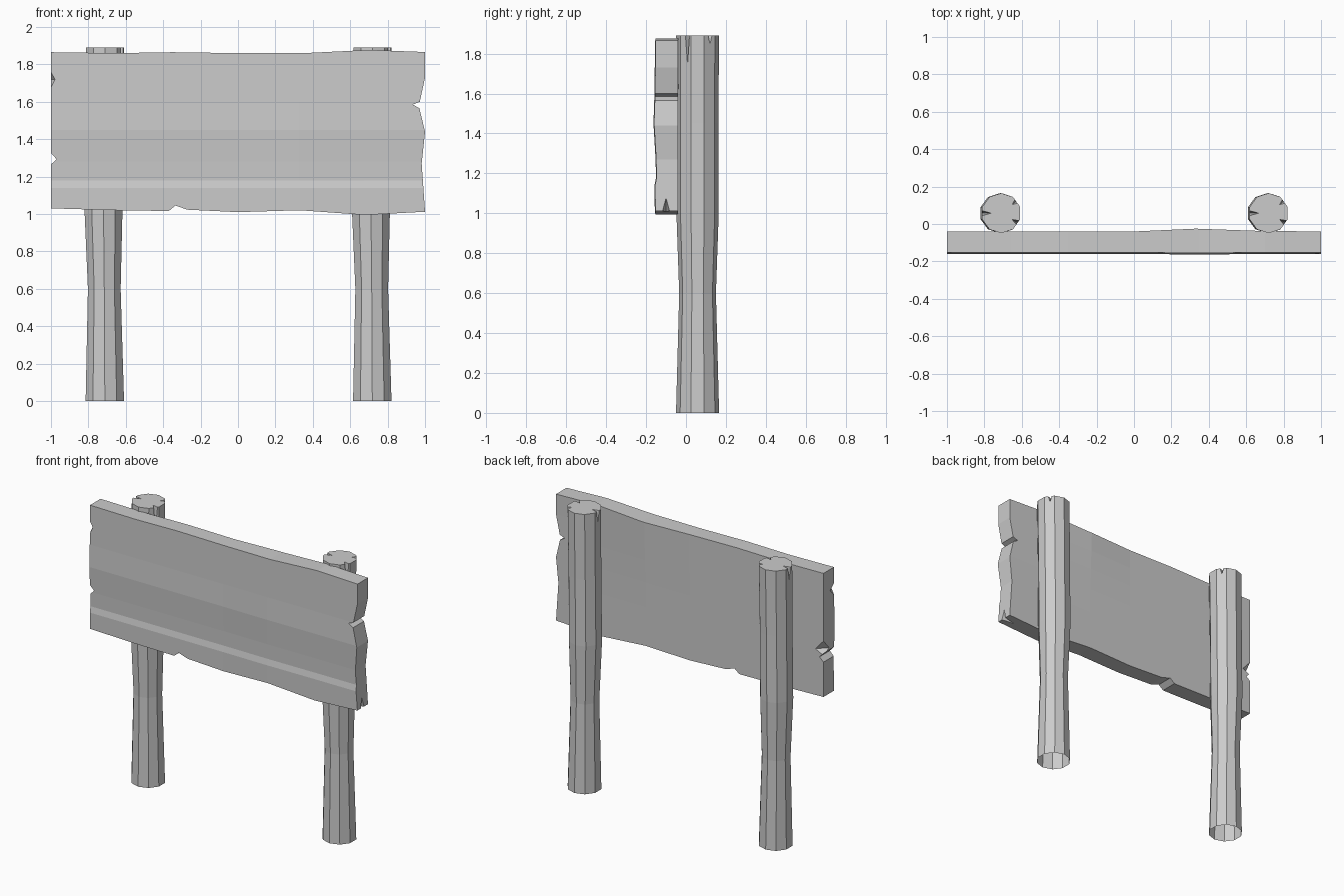
import bpy, bmesh
from math import cos, sin, pi, radians
from mathutils import Vector

if "Cube" in bpy.data.objects:
    bpy.data.objects.remove(bpy.data.objects["Cube"])


def make_object(name, bm):
    bmesh.ops.recalc_face_normals(bm, faces=bm.faces)
    mesh = bpy.data.meshes.new(name)
    bm.to_mesh(mesh)
    bm.free()
    obj = bpy.data.objects.new(name, mesh)
    bpy.context.collection.objects.link(obj)
    return obj


def cut(obj, points):
    """Subtract the convex hull of a few points (a splinter or crack)."""
    bm = bmesh.new()
    for p in points:
        bm.verts.new(p)
    bmesh.ops.convex_hull(bm, input=bm.verts)
    cutter = make_object("crack_cutter", bm)
    cutter.hide_render = True
    mod = obj.modifiers.new("crack", 'BOOLEAN')
    mod.operation = 'DIFFERENCE'
    mod.solver = 'EXACT'
    mod.object = cutter
    bpy.context.view_layer.objects.active = obj
    bpy.ops.object.modifier_apply(modifier=mod.name)
    bpy.data.objects.remove(cutter)


def lerp_table(table, t):
    for (a, va), (b, vb) in zip(table, table[1:]):
        if t <= b:
            k = max(0, (t - a) / (b - a))
            return va + (vb - va) * k
    return table[-1][1]


# Board: ragged outline, extruded, sliced and gently warped
outline = [(-1, 1.865), (-0.66, 1.86), (-0.35, 1.865), (0, 1.86), (0.35, 1.86), (0.7, 1.877), (1, 1.866),
           (1, 1.73), (0.972, 1.6), (0.935, 1.585), (0.97, 1.565), (1, 1.44), (0.982, 1.27), (1, 1.012),
           (0.68, 0.995), (0.33, 1.02), (0, 1.01), (-0.27, 1.023), (-0.335, 1.045), (-0.37, 1.016),
           (-0.65, 1.02), (-1, 1.03), (-1, 1.265), (-0.97, 1.293), (-1, 1.325)]
front_y = [(0.99, -0.153), (1.14, -0.155), (1.18, -0.147), (1.28, -0.15),
           (1.45, -0.16), (1.6, -0.155), (1.88, -0.152)]
bulge = [(-1, 0), (0, 0), (0.33, 1), (0.67, 0.2), (1, 0)]
bm = bmesh.new()
face = bm.faces.new([bm.verts.new((x, 0, z)) for x, z in outline])
ext = bmesh.ops.extrude_face_region(bm, geom=[face])
for v in ext["geom"]:
    if isinstance(v, bmesh.types.BMVert):
        v.co.y = 1
slices = [((0, 0, z), (0, 0, 1)) for z in (1.14, 1.18, 1.28, 1.45, 1.6, 1.73)]
slices += [((x, 0, 0), (1, 0, 0)) for x in (-0.65, 0, 0.33, 0.67)]
for co, no in slices:
    bmesh.ops.bisect_plane(bm, geom=bm.verts[:] + bm.edges[:] + bm.faces[:],
                           plane_co=co, plane_no=no, dist=1e-5)
for v in bm.verts:
    b = lerp_table(bulge, v.co.x)
    if v.co.y > 0.5:
        v.co.y = -0.04 + 0.015 * b * max(0, (v.co.z - 1.4) / 0.46)
    else:
        v.co.y = lerp_table(front_y, v.co.z) - 0.003 * b
board = make_object("board", bm)
# Chips: bottom of right end, upper front and lower back of left end
cut(board, [(1.01, -0.125, 0.99), (1.01, -0.075, 0.99), (0.9, -0.1, 0.99), (1.01, -0.1, 1.09)])
cut(board, [(-1.01, -0.17, 1.79), (-1.01, -0.17, 1.64), (-0.97, -0.17, 1.72), (-1.01, -0.09, 1.72)])
cut(board, [(-1.01, -0.03, 1.43), (-1.01, -0.03, 1.3), (-0.93, -0.03, 1.34), (-1.01, -0.11, 1.34)])

# Posts: ten-sided logs, waisted below the board, cracked at the top, open underneath
SIDES, TOP = 10, 1.89
rings = [(0, 0.003, 0.108), (0.6, 0, 0.092), (1.0, -0.004, 0.106), (1.45, 0, 0.105), (TOP, 0.005, 0.107)]
for side, px in (("left", -0.715), ("right", 0.715)):
    bm = bmesh.new()
    loops = []
    for z, dx, r in rings:
        loops.append([bm.verts.new((px + dx + r * cos(2 * pi * (i + 0.5) / SIDES),
                                    0.058 + r * sin(2 * pi * (i + 0.5) / SIDES), z))
                      for i in range(SIDES)])
    for a, b in zip(loops, loops[1:]):
        for i in range(SIDES):
            j = (i + 1) % SIDES
            bm.faces.new((a[i], a[j], b[j], b[i]))
    bm.faces.new(loops[0])
    bm.faces.new(loops[-1])
    post = make_object(side + "_post", bm)
    for deg, depth, drop in ((180, 0.055, 0.1), (-30, 0.04, 0.2), (38, 0.035, 0.06)):
        out = Vector((cos(radians(deg)), sin(radians(deg)), 0))
        tan = Vector((-out.y, out.x, 0)) * 0.016
        base = Vector((px + 0.005, 0.058, TOP + 0.002))
        rim = base + out * 0.112
        cut(post, [base + out * (0.107 - depth), rim + tan, rim - tan, rim - Vector((0, 0, drop))])
    bm = bmesh.new()
    bm.from_mesh(post.data)
    bottom = [f for f in bm.faces if all(v.co.z < 0.01 for v in f.verts)]
    bmesh.ops.delete(bm, geom=bottom, context='FACES_ONLY')
    bm.to_mesh(post.data)
    bm.free()
